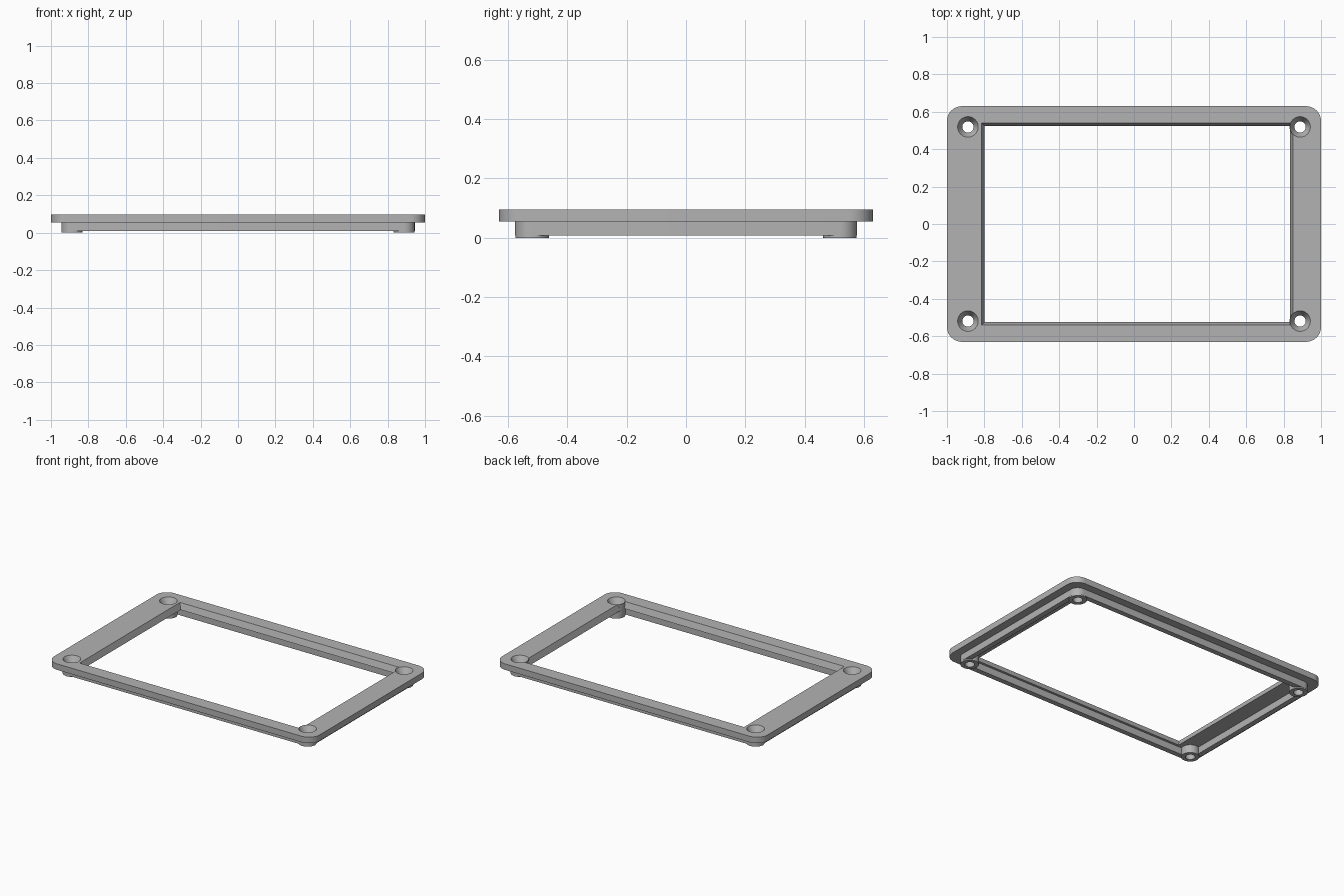
import bpy, bmesh, math

cube = bpy.data.objects.get("Cube")
if cube:
    bpy.data.objects.remove(cube, do_unlink=True)

grey = bpy.data.materials.new("mid grey")
grey.use_nodes = True
colour = (0.45, 0.45, 0.45, 1)
grey.diffuse_color = colour
grey.node_tree.nodes["Principled BSDF"].inputs["Base Color"].default_value = colour


def loft(name, sections):
    """Closed solid through a stack of matching (outline, z) sections."""
    bm = bmesh.new()
    rings = [[bm.verts.new((x, y, z)) for x, y in pts] for pts, z in sections]
    n = len(rings[0])
    for a, b in zip(rings, rings[1:]):
        for i in range(n):
            j = (i + 1) % n
            bm.faces.new((a[i], a[j], b[j], b[i]))
    bm.faces.new(rings[0][::-1])
    bm.faces.new(rings[-1])
    bmesh.ops.recalc_face_normals(bm, faces=bm.faces)
    mesh = bpy.data.meshes.new(name)
    bm.to_mesh(mesh)
    bm.free()
    mesh.materials.append(grey)
    ob = bpy.data.objects.new(name, mesh)
    bpy.context.collection.objects.link(ob)
    return ob


def rounded(hx, hy, r, steps=12):
    pts = []
    for k, (sx, sy) in enumerate(((1, 1), (-1, 1), (-1, -1), (1, -1))):
        for i in range(steps + 1):
            a = math.pi / 2 * (k + i / steps)
            pts.append((sx * (hx - r) + r * math.cos(a),
                        sy * (hy - r) + r * math.sin(a)))
    return pts


def rect(x0, x1, hy):
    return [(x0, -hy), (x1, -hy), (x1, hy), (x0, hy)]


def circle(cx, cy, r, n=48):
    return [(cx + r * math.cos(2 * math.pi * i / n),
             cy + r * math.sin(2 * math.pi * i / n)) for i in range(n)]


def combine(target, tool, operation):
    """Apply a boolean, then discard the tool."""
    tool.hide_render = True
    mod = target.modifiers.new("bool", 'BOOLEAN')
    mod.operation = operation
    mod.solver = 'EXACT'
    mod.object = tool
    bpy.context.view_layer.objects.active = target
    bpy.ops.object.modifier_apply(modifier=mod.name)
    bpy.data.objects.remove(tool, do_unlink=True)


BASE, STEP, TOP = 0.008, 0.055, 0.096
CX, CY, BOSS = 0.888, 0.519, 0.0565

# Top plate with its off-centre opening, sloping inward toward the bottom
frame = loft("bezel_frame", [(rounded(1, 0.63, 0.08), STEP),
                             (rounded(1, 0.63, 0.08), TOP)])
opening = loft("opening_cutter", [(rect(-0.80, 0.835, 0.525), STEP - 0.01),
                                  (rect(-0.80, 0.835, 0.525), STEP),
                                  (rect(-0.815, 0.85, 0.54), TOP),
                                  (rect(-0.815, 0.85, 0.54), TOP + 0.05)])
combine(frame, opening, 'DIFFERENCE')

# Thin locating rim under the plate
rim = loft("rim", [(rounded(0.945, 0.576, 0.057), BASE),
                   (rounded(0.945, 0.576, 0.057), STEP + 0.01)])
hollow = loft("rim_cutter", [(rect(-0.91, 0.91, 0.541), -0.1),
                             (rect(-0.91, 0.91, 0.541), 0.2)])
combine(rim, hollow, 'DIFFERENCE')
combine(frame, rim, 'UNION')

# Corner screw bosses, then countersunk holes
corners = [(sx * CX, sy * CY) for sx in (-1, 1) for sy in (-1, 1)]
for x, y in corners:
    boss = loft("boss", [(circle(x, y, BOSS), 0), (circle(x, y, BOSS), TOP)])
    combine(frame, boss, 'UNION')
for x, y in corners:
    hole = loft("hole_cutter", [(circle(x, y, 0.03), -0.05),
                                (circle(x, y, 0.03), 0.05),
                                (circle(x, y, 0.055), TOP),
                                (circle(x, y, 0.055), TOP + 0.05)])
    combine(frame, hole, 'DIFFERENCE')

bpy.ops.object.select_all(action='DESELECT')
frame.select_set(True)
bpy.context.view_layer.objects.active = frame
bpy.ops.object.shade_smooth_by_angle(angle=math.radians(25))
